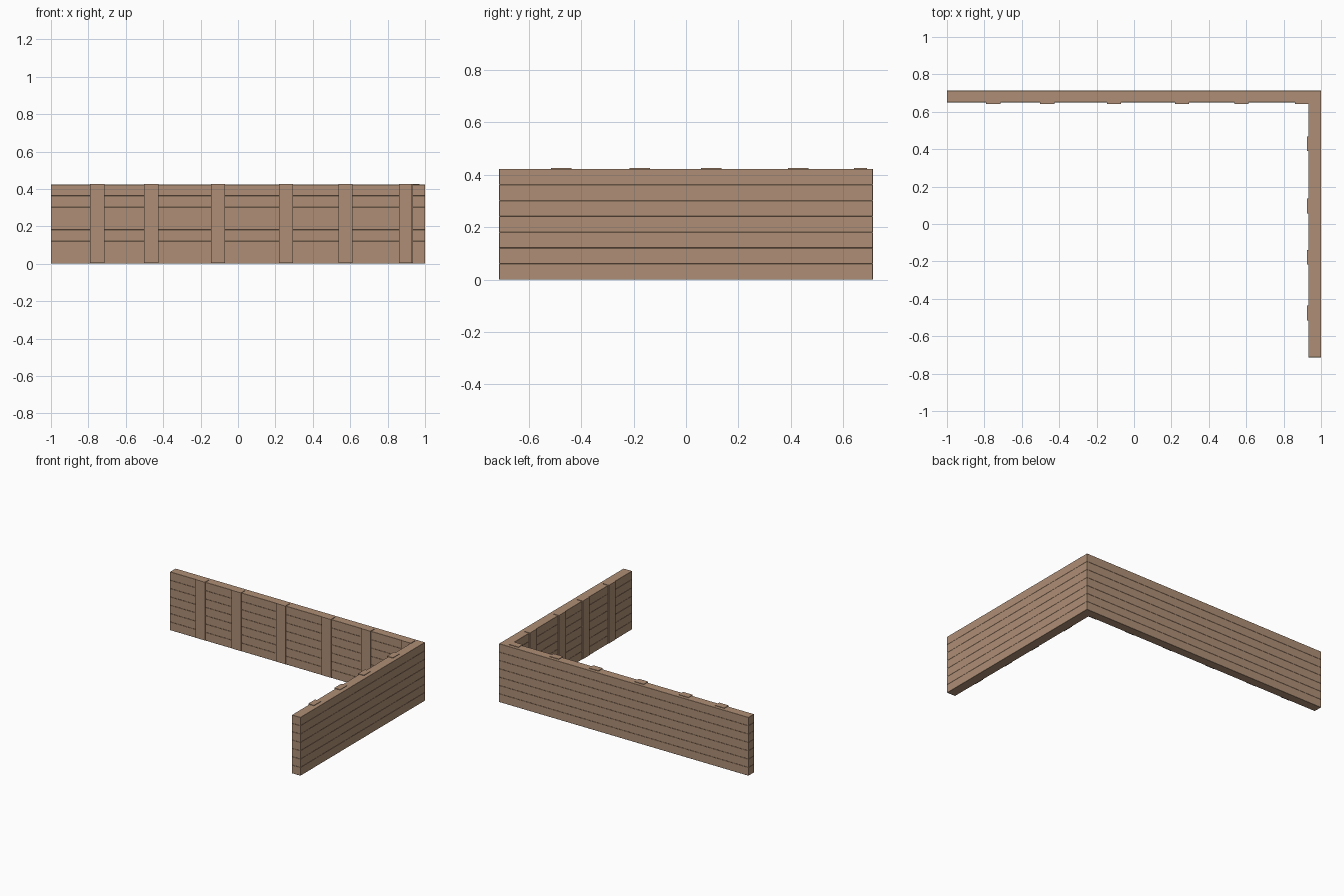
import bpy, bmesh

if "Cube" in bpy.data.objects:
    bpy.data.objects.remove(bpy.data.objects["Cube"])

HEIGHT, COURSES = 0.423, 7
wood = bpy.data.materials.new("timber")
wood.diffuse_color = (0.43, 0.275, 0.18, 1)
wood.use_nodes = True
wood.node_tree.nodes["Principled BSDF"].inputs["Base Color"].default_value = wood.diffuse_color


def prism(name, outline, z0, z1, bevel=0.0):
    """Extrude a flat outline upwards from z0 to z1."""
    bm = bmesh.new()
    face = bm.faces.new([bm.verts.new((x, y, z0)) for x, y in outline])
    ext = bmesh.ops.extrude_face_region(bm, geom=[face])
    for v in ext["geom"]:
        if isinstance(v, bmesh.types.BMVert):
            v.co.z = z1
    bmesh.ops.recalc_face_normals(bm, faces=bm.faces)
    if bevel:
        bmesh.ops.bevel(bm, geom=bm.edges[:], offset=bevel, segments=1,
                        affect='EDGES')
    mesh = bpy.data.meshes.new(name)
    bm.to_mesh(mesh)
    bm.free()
    mesh.materials.append(wood)
    ob = bpy.data.objects.new(name, mesh)
    bpy.context.collection.objects.link(ob)


def rect(x0, x1, y0, y1):
    return [(x0, y0), (x1, y0), (x1, y1), (x0, y1)]


# stacked timber courses, each turning the corner
corner = [(-1, 0.65), (0.932, 0.65), (0.932, -0.713), (1, -0.713),
          (1, 0.713), (-1, 0.713)]
step = HEIGHT / COURSES
for i in range(COURSES):
    prism(f"wall_timber_{i + 1}", corner, i * step, (i + 1) * step, 0.001)

# upright battens on the inner face of the back wall
for i, x in enumerate((-0.753, -0.464, -0.107, 0.257, 0.575, 0.898)):
    prism(f"back_batten_{i + 1}", rect(x - 0.038, x + 0.038, 0.641, 0.69),
          0.005, 0.427)

# upright battens on the inner face of the side wall
for i, y in enumerate((-0.476, -0.177, 0.096, 0.428)):
    prism(f"side_batten_{i + 1}", rect(0.924, 0.97, y - 0.039, y + 0.039),
          0.005, 0.427)
